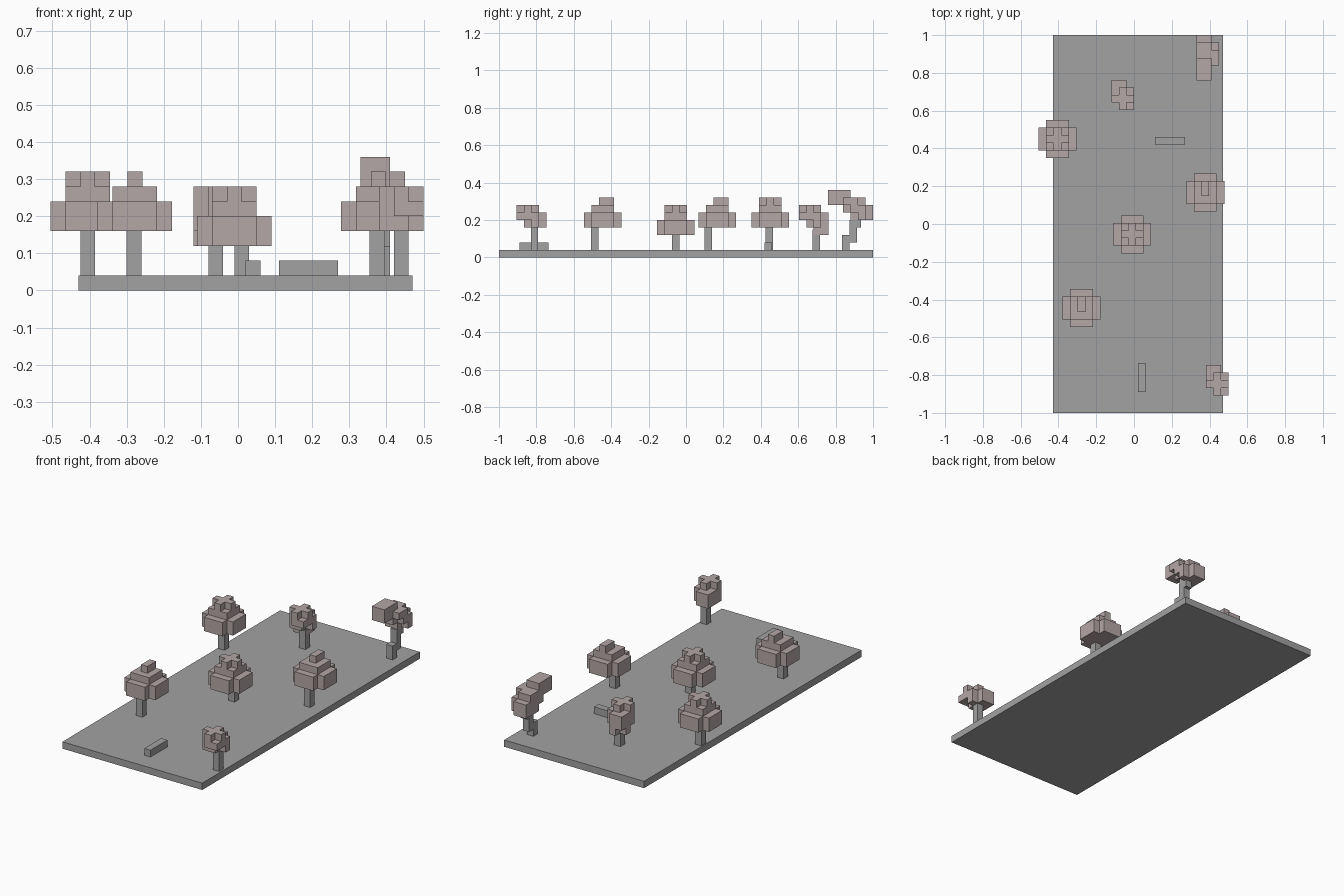
import bpy, bmesh
from mathutils import Vector

U = 0.04  # edge of one cube cell

if "Cube" in bpy.data.objects:
    bpy.data.objects.remove(bpy.data.objects["Cube"], do_unlink=True)


def material(name, rgb):
    m = bpy.data.materials.new(name)
    m.use_nodes = True
    m.diffuse_color = (*rgb, 1)
    m.node_tree.nodes["Principled BSDF"].inputs["Base Color"].default_value = (*rgb, 1)
    return m


GREY = material("stone grey", (0.36, 0.36, 0.36))
PINK = material("dusty pink", (0.46, 0.385, 0.385))


def finish(name, bm, mat):
    mesh = bpy.data.meshes.new(name)
    bm.to_mesh(mesh)
    bm.free()
    mesh.materials.append(mat)
    obj = bpy.data.objects.new(name, mesh)
    bpy.context.collection.objects.link(obj)
    return obj


def box(name, low, high, mat=GREY):
    bm = bmesh.new()
    low, high = Vector(low), Vector(high)
    bmesh.ops.create_cube(bm, size=1)
    for v in bm.verts:
        v.co = (low + high) / 2 + v.co * (high - low)
    return finish(name, bm, mat)


def blocks(name, corner, layers, mat=PINK):
    """Outer shell of stacked cells; each layer lists rows from front to back."""
    cells = {(i, j, k) for k, layer in enumerate(layers)
             for j, row in enumerate(layer.split("/"))
             for i, c in enumerate(row) if c == "X"}
    bm = bmesh.new()
    for cell in cells:
        for axis in range(3):
            for side in (-1, 1):
                step = [0, 0, 0]
                step[axis] = side
                if tuple(a + b for a, b in zip(cell, step)) in cells:
                    continue
                n = Vector(step)
                u = Vector([a == (axis + 1) % 3 for a in range(3)])
                w = n.cross(u)
                mid = Vector(cell) + Vector((0.5, 0.5, 0.5)) + n / 2
                ring = [mid + (u * a + w * b) / 2
                        for a, b in ((-1, -1), (1, -1), (1, 1), (-1, 1))]
                bm.faces.new([bm.verts.new(Vector(corner) + p * U) for p in ring])
    bmesh.ops.remove_doubles(bm, verts=bm.verts, dist=U / 100)
    return finish(name, bm, mat)


def trunk(name, x, y, bottom, top):
    return box(name, (x - U / 2, y - U / 2, bottom), (x + U / 2, y + U / 2, top))


# Ground slab and fallen logs
box("ground_slab", (-0.43, -1, 0), (0.47, 1, U))
box("back_log", (0.11, 0.42, U), (0.27, 0.46, 2 * U))
box("front_log", (0.02, -0.89, U), (0.06, -0.735, 2 * U))

# Round trees: two wide layers, a narrower one and a cap
WIDE = ".XXX./XXXXX/XXXXX/XXXXX/.XXX."
NARROW = "...../.XXX./.XXX./.XXX./....."
PLUS = "...../..X../.XXX./..X../....."
CAP = "...../...../..X../..X../....."
round_trees = [
    ("left_tree", (-0.405, 0.45), (-0.405, 0.445), 0.16, PLUS),
    ("middle_tree", (-0.01, -0.055), (0.01, -0.055), 0.12, PLUS),
    ("front_left_tree", (-0.278, -0.445), (-0.28, -0.488), 0.16, CAP),
    ("right_tree", (0.378, 0.167), (0.375, 0.12), 0.16, CAP),
]
for name, (cx, cy), (tx, ty), z, cap in round_trees:
    blocks(name + "_leaves", (cx - 2.5 * U, cy - 2.5 * U, z), [WIDE, WIDE, NARROW, cap])
    trunk(name + "_trunk", tx, ty, U, z + U / 2)

# Small leaning trees
LOW = ".../.../XX./.X."
MID = ".../XX./XXX/XX."
FULL = ".XX/XXX/XXX/XX."
TOP = ".X./XXX/.X./..."
blocks("back_small_tree_leaves", (-0.12, 0.603, 0.12), [LOW, MID, FULL, TOP])
trunk("back_small_tree_trunk", -0.06, 0.697, U, 0.15)
blocks("front_small_tree_leaves", (0.38, -0.907, 0.16), [MID, FULL, TOP])
trunk("front_small_tree_trunk", 0.44, -0.81, U, 0.19)

# Tall leaning tree with a bent trunk
blocks("corner_tree_leaves", (0.33, 0.76, 0.2), [
    ".../.../.../XX./XXX/XX.",
    ".../.../XX./XXX/XXX/XX.",
    "XX./XX./XXX/XXX/XX./...",
    "XX./XX./XX./.../.../...",
])
trunk("corner_tree_lower_trunk", 0.39, 0.855, U, 0.12)
trunk("corner_tree_middle_trunk", 0.39, 0.895, 0.08, 0.2)
trunk("corner_tree_upper_trunk", 0.39, 0.915, 0.16, 0.22)
